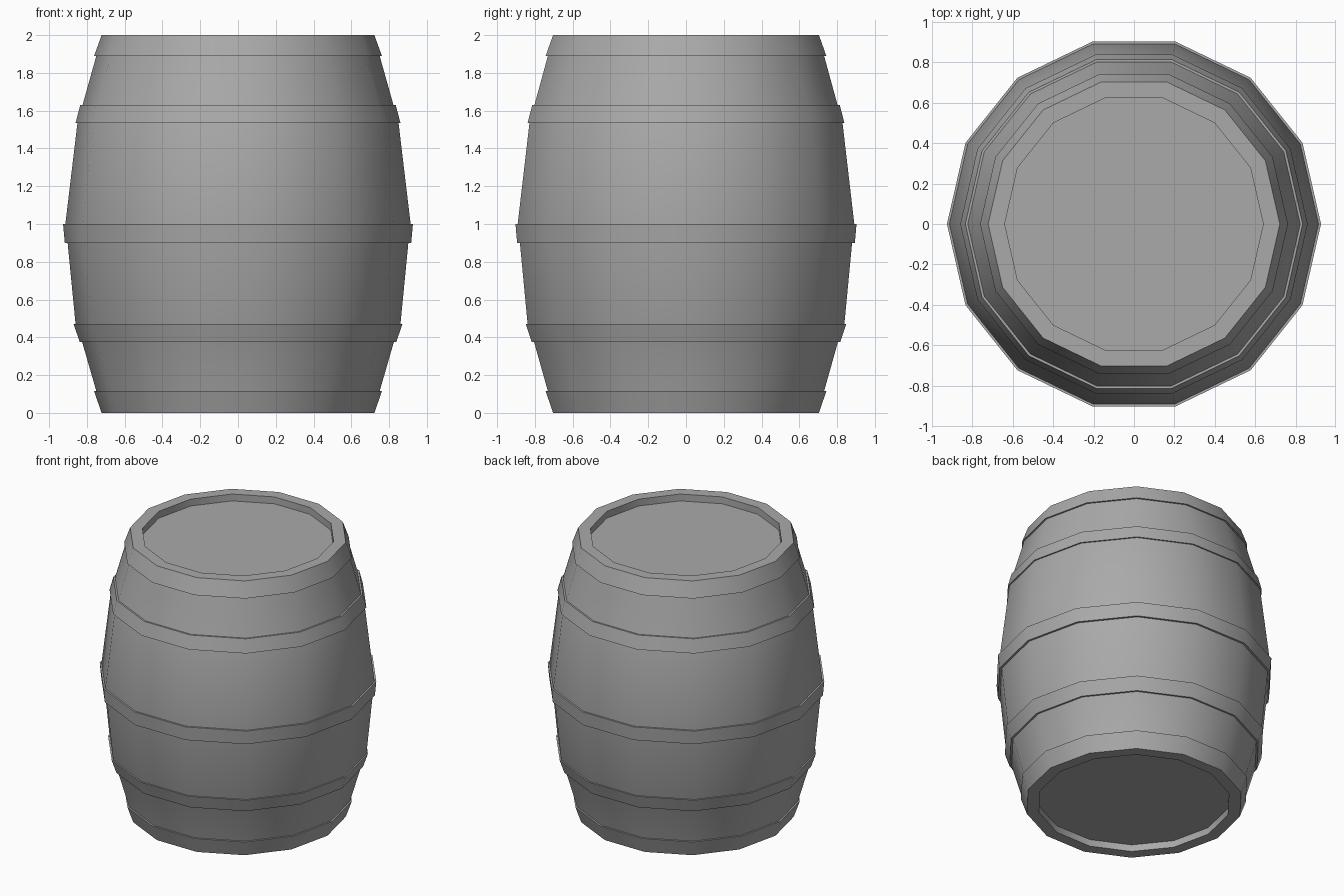
import bpy
import bmesh
from math import cos, sin, pi, radians

SIDES = 14

cube = bpy.data.objects.get("Cube")
if cube:
    bpy.data.objects.remove(cube, do_unlink=True)

# Single flat grey for the whole barrel
grey = bpy.data.materials.new("barrel_grey")
grey.use_nodes = True
COLOUR = (0.4, 0.4, 0.4, 1.0)
grey.diffuse_color = COLOUR
grey.node_tree.nodes["Principled BSDF"].inputs["Base Color"].default_value = COLOUR


def lathe(name, profile, capped=False):
    """Turn a (radius, height) profile, listed bottom to top on the outside."""
    bm = bmesh.new()
    rings = [[bm.verts.new((r * cos(2 * pi * i / SIDES), r * sin(2 * pi * i / SIDES), z))
              for i in range(SIDES)] for r, z in profile]
    for low, high in zip(rings, rings[1:]):
        for i in range(SIDES):
            j = (i + 1) % SIDES
            bm.faces.new((low[i], low[j], high[j], high[i]))
    if capped:
        bm.faces.new(list(reversed(rings[0])))
        bm.faces.new(rings[-1])
    mesh = bpy.data.meshes.new(name)
    bm.to_mesh(mesh)
    bm.free()
    mesh.materials.append(grey)
    obj = bpy.data.objects.new(name, mesh)
    bpy.context.collection.objects.link(obj)
    bpy.ops.object.select_all(action="DESELECT")
    obj.select_set(True)
    bpy.context.view_layer.objects.active = obj
    bpy.ops.object.shade_smooth_by_angle(angle=radians(30))
    return obj


# Body with a recessed lid and base
LID, RIM, RECESS = 0.64, 0.722, 0.05
lathe("barrel_body", [
    (LID, RECESS), (LID, 0), (RIM, 0),
    (0.75, 0.115), (0.825, 0.375), (0.86, 0.47), (0.902, 0.9), (0.914, 1.0),
    (0.85, 1.535), (0.823, 1.63), (0.75, 1.89),
    (RIM, 2), (LID, 2), (LID, 2 - RECESS)], capped=True)

# Hoops, each with a small ledge where it stands proud of the staves
hoops = {
    "bottom_hoop": [(RIM, 0), (0.762, 0.115), (0.75, 0.115)],
    "lower_hoop": [(0.825, 0.375), (0.838, 0.375), (0.87, 0.47), (0.86, 0.47)],
    "middle_hoop": [(0.902, 0.9), (0.917, 0.9), (0.926, 1.0), (0.914, 1.0)],
    "upper_hoop": [(0.85, 1.535), (0.86, 1.535), (0.835, 1.63), (0.823, 1.63)],
    "top_hoop": [(0.75, 1.89), (0.762, 1.89), (RIM, 2)],
}
for name, profile in hoops.items():
    lathe(name, profile)
